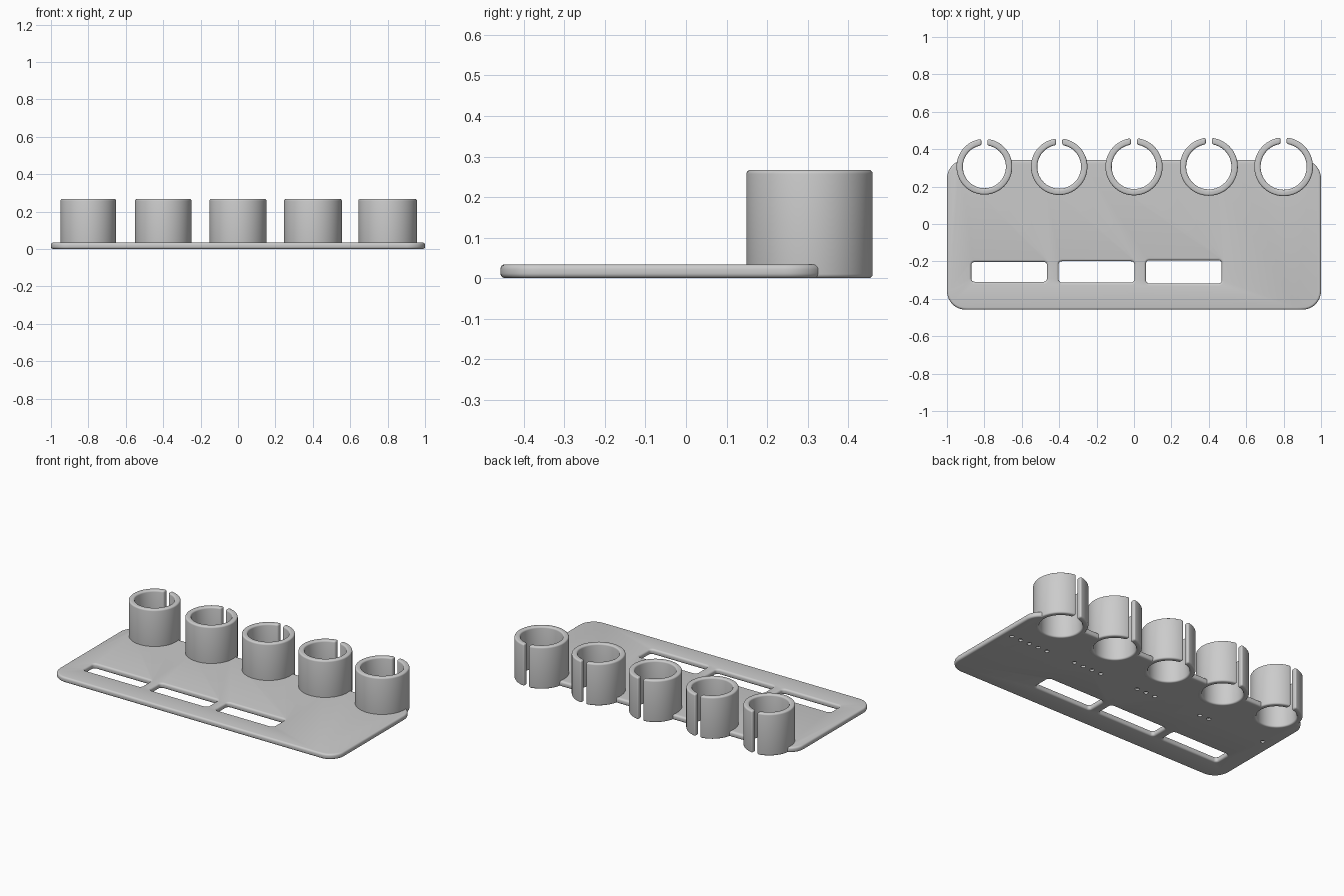
import bpy, bmesh
from math import sin, cos, pi, asin

cube = bpy.data.objects.get("Cube")
if cube:
    bpy.data.objects.remove(cube, do_unlink=True)

grey = bpy.data.materials.new("light_grey")
grey.use_nodes = True
grey.diffuse_color = (0.6, 0.6, 0.6, 1)
grey.node_tree.nodes["Principled BSDF"].inputs["Base Color"].default_value = (0.6, 0.6, 0.6, 1)


def arc(cx, cy, r, a0, a1, n):
    return [(cx + r * cos(a0 + (a1 - a0) * i / n), cy + r * sin(a0 + (a1 - a0) * i / n))
            for i in range(n + 1)]


def rounded_rect(x0, x1, y0, y1, r, n):
    corners = [(x1 - r, y1 - r), (x0 + r, y1 - r), (x0 + r, y0 + r), (x1 - r, y0 + r)]
    pts = []
    for k, (cx, cy) in enumerate(corners):
        pts += arc(cx, cy, r, k * pi / 2, (k + 1) * pi / 2, n)
    return pts


def circle(cx, cy, r, n):
    return arc(cx, cy, r, 0, 2 * pi, n)[:-1]


def prisms(name, outlines, z0, z1):
    """One object made of upright prisms over the given outlines."""
    bm = bmesh.new()
    for pts in outlines:
        face = bm.faces.new([bm.verts.new((x, y, z0)) for x, y in pts])
        new = bmesh.ops.extrude_face_region(bm, geom=[face])["geom"]
        verts = [g for g in new if isinstance(g, bmesh.types.BMVert)]
        bmesh.ops.translate(bm, verts=verts, vec=(0, 0, z1 - z0))
    bmesh.ops.recalc_face_normals(bm, faces=bm.faces)
    mesh = bpy.data.meshes.new(name)
    bm.to_mesh(mesh)
    bm.free()
    mesh.materials.append(grey)
    ob = bpy.data.objects.new(name, mesh)
    bpy.context.collection.objects.link(ob)
    return ob


def cut(ob, cutter):
    mod = ob.modifiers.new("cut", "BOOLEAN")
    mod.operation, mod.solver, mod.object = "DIFFERENCE", "EXACT", cutter


def soften(ob, width):
    mod = ob.modifiers.new("soften", "BEVEL")
    mod.width, mod.segments = width, 4
    mod.limit_method, mod.angle_limit = "ANGLE", 0.7
    mod.use_clamp_overlap = False


def finish(ob):
    """Apply modifiers and smooth the curved surfaces."""
    bpy.ops.object.select_all(action="DESELECT")
    ob.select_set(True)
    bpy.context.view_layer.objects.active = ob
    for mod in list(ob.modifiers):
        bpy.ops.object.modifier_apply(modifier=mod.name)
    bpy.ops.object.shade_smooth_by_angle(angle=0.6)


RING_Y, WALL, HALF_GAP = 0.306, 0.034, 0.016
ring_data = [(-0.8 + 0.4 * i, 0.149 + 0.002 * i) for i in range(5)]

# Base plate with its three slots, ring bores and counting dimples underneath
plate = prisms("base_plate", [rounded_rect(-1, 1, -0.458, 0.343, 0.1, 12)], 0, 0.034)
slots = prisms("slot_cutter", [
    rounded_rect(x, x + 0.405, -0.256 - h, -0.256 + h, 0.018, 6)
    for x, h in ((-0.87, 0.053), (-0.403, 0.057), (0.064, 0.062))], -0.1, 0.1)
bores = prisms("bore_cutter", [
    circle(x, RING_Y, r - WALL / 2, 64) for x, r in ring_data], -0.1, 0.1)
dimples = prisms("dimple_cutter", [
    circle(x - 0.12 + 0.065 * k, 0.04, 0.013, 16)
    for i, (x, r) in enumerate(ring_data) for k in range(i + 1)], -0.1, 0.012)
cut(plate, slots)
soften(plate, 0.012)
cut(plate, bores)
cut(plate, dimples)
finish(plate)
for cutter in (slots, bores, dimples):
    bpy.data.objects.remove(cutter, do_unlink=True)

# Five split rings, open at the back, each slightly larger than the last
for i, (x, r) in enumerate(ring_data):
    inner = r - WALL
    a, b = asin(HALF_GAP / r), asin(HALF_GAP / inner)
    outline = (arc(x, RING_Y, r, pi / 2 + a, 5 * pi / 2 - a, 72)
               + arc(x, RING_Y, inner, 5 * pi / 2 - b, pi / 2 + b, 72))
    ring = prisms("split_ring_%d" % (i + 1), [outline], 0, 0.267)
    soften(ring, 0.01)
    finish(ring)
